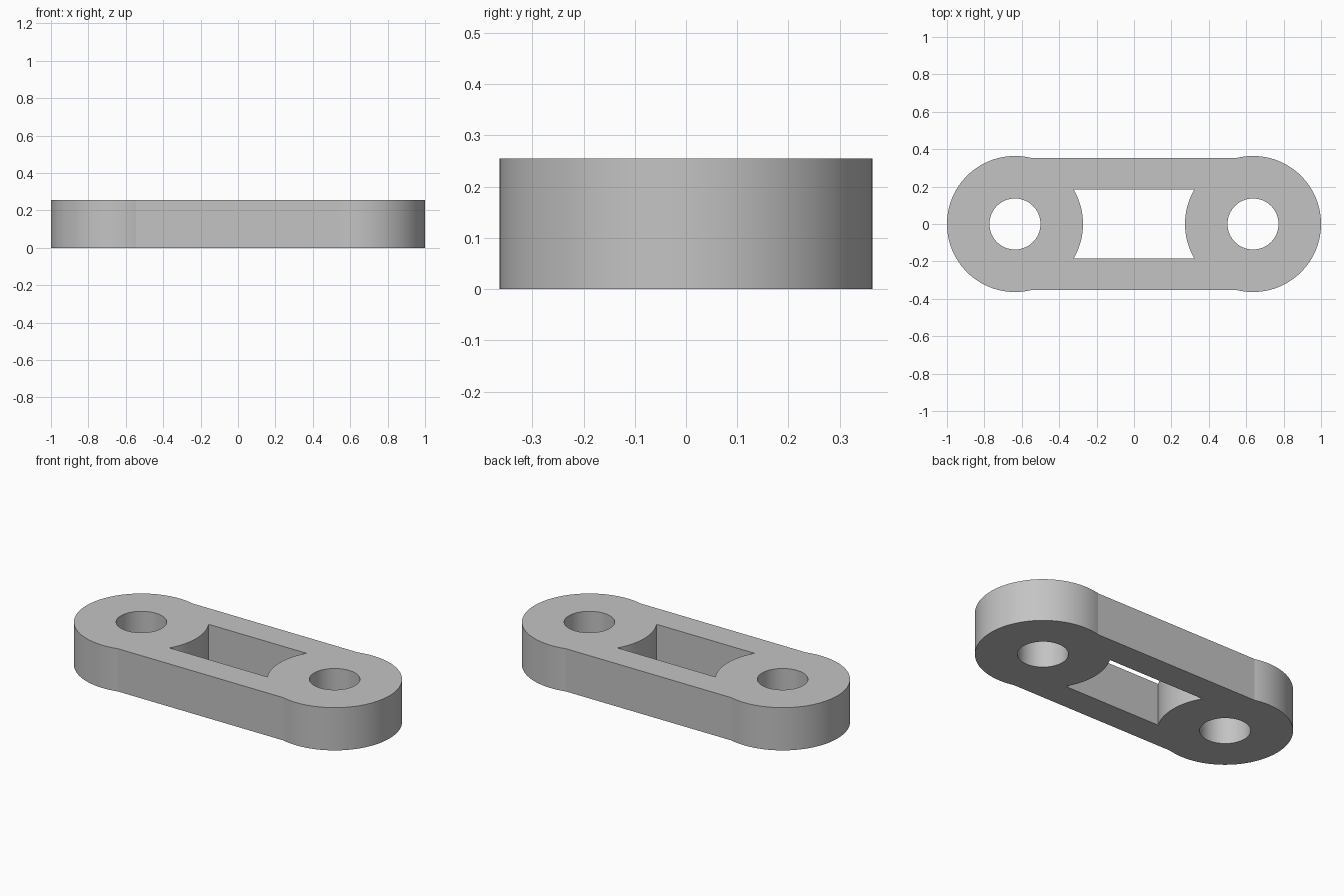
import bpy, bmesh, math

cube = bpy.data.objects.get("Cube")
if cube:
    bpy.data.objects.remove(cube, do_unlink=True)

END_X = 7 / 11      # centre of each round end
END_R = 4 / 11
HOLE_R = 1.5 / 11
HEIGHT = 2.8 / 11
BAR_OUT = 0.352     # outer and inner faces of the side bars
BAR_IN = 0.184


def arc(cx, radius, start, end, steps):
    return [(cx + radius * math.cos(start + (end - start) * i / steps),
             radius * math.sin(start + (end - start) * i / steps))
            for i in range(steps + 1)]


def mirrored(points):
    """Close a right-hand half profile by turning it half a revolution."""
    return points + [(-x, -y) for x, y in points]


# Outline: round ends joined by slightly narrower straight sides
a = math.pi - math.asin(BAR_OUT / END_R)
outline = mirrored(arc(END_X, END_R, -a, a, 80))

# Window: straight sides, with the round ends bulging into it
b = math.asin(BAR_IN / END_R)
window = mirrored(arc(END_X, END_R, math.pi + b, math.pi - b, 24))

# Pin holes
holes = [arc(side * END_X, HOLE_R, 0, math.tau, 72)[:-1] for side in (-1, 1)]

# Fill the profile and extrude it
bm = bmesh.new()
edges = []
for loop in [outline, window] + holes:
    verts = [bm.verts.new((x, y, 0)) for x, y in loop]
    edges += [bm.edges.new((v, verts[i - 1])) for i, v in enumerate(verts)]
bmesh.ops.triangle_fill(bm, edges=edges, use_beauty=True, normal=(0, 0, 1))
top = bmesh.ops.extrude_face_region(bm, geom=bm.faces[:], use_keep_orig=True)
bmesh.ops.translate(bm, vec=(0, 0, HEIGHT),
                    verts=[g for g in top["geom"] if isinstance(g, bmesh.types.BMVert)])
bmesh.ops.recalc_face_normals(bm, faces=bm.faces[:])

mesh = bpy.data.meshes.new("link_plate")
bm.to_mesh(mesh)
bm.free()
link = bpy.data.objects.new("link_plate", mesh)
bpy.context.collection.objects.link(link)

# Plain grey material
grey = bpy.data.materials.new("plain_grey")
grey.use_nodes = True
colour = (0.55, 0.55, 0.55, 1)
grey.diffuse_color = colour
grey.node_tree.nodes["Principled BSDF"].inputs["Base Color"].default_value = colour
mesh.materials.append(grey)

# Smooth the round walls, keep the creases sharp
bpy.ops.object.select_all(action="DESELECT")
link.select_set(True)
bpy.context.view_layer.objects.active = link
bpy.ops.object.shade_smooth_by_angle(angle=math.radians(10))
